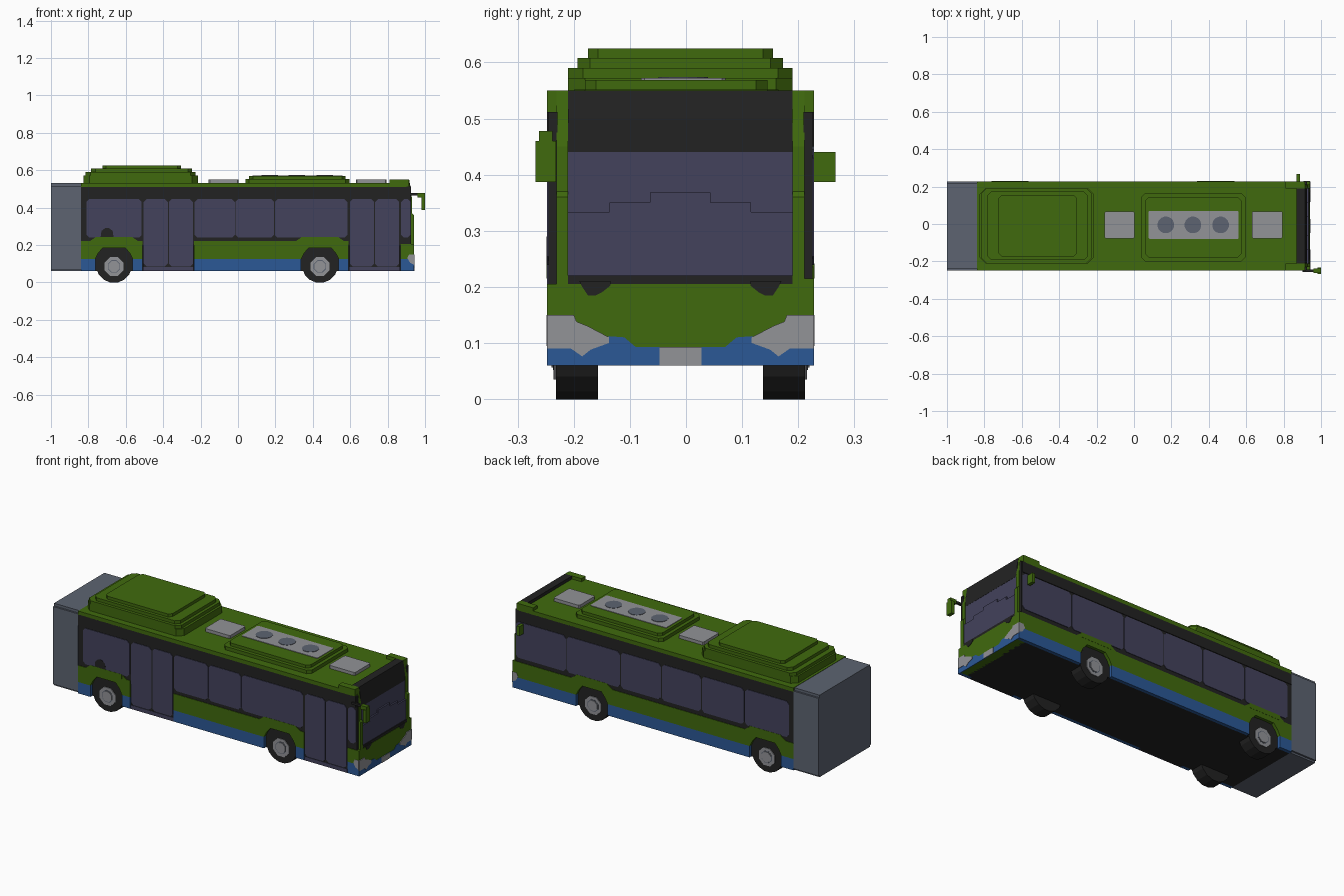
import bpy, bmesh, math
from mathutils import Vector

cube = bpy.data.objects.get("Cube")
if cube:
    bpy.data.objects.remove(cube, do_unlink=True)


def material(name, rgb):
    lin = [(c / 255 / 12.92 if c < 10 else ((c / 255 + 0.055) / 1.055) ** 2.4) for c in rgb]
    m = bpy.data.materials.new(name)
    m.use_nodes = True
    m.diffuse_color = (*lin, 1)
    m.node_tree.nodes["Principled BSDF"].inputs["Base Color"].default_value = (*lin, 1)
    return m


GREEN = material("green paint", (64, 106, 13))
BLUE = material("blue paint", (43, 88, 150))
BLACK = material("black trim", (34, 34, 34))
GLASS = material("tinted glass", (67, 66, 92))
LIGHT = material("light grey", (146, 147, 151))
GREY = material("slate grey", (93, 100, 113))

YC, HALF = -0.01, 0.238          # body centre line and half width


def prism(name, pts, axis, a, b, mat):
    """Extrude a 2D outline along an axis; outline is (x,z), (y,z) or (x,y)."""
    def place(p, t):
        return {"x": (t, p[0], p[1]), "y": (p[0], t, p[1]), "z": (p[0], p[1], t)}[axis]
    bm = bmesh.new()
    lo = [bm.verts.new(place(p, a)) for p in pts]
    hi = [bm.verts.new(place(p, b)) for p in pts]
    n = len(pts)
    bm.faces.new(lo)
    bm.faces.new(hi[::-1])
    for i in range(n):
        j = (i + 1) % n
        bm.faces.new((lo[i], hi[i], hi[j], lo[j]))
    bmesh.ops.recalc_face_normals(bm, faces=bm.faces)
    me = bpy.data.meshes.new(name)
    bm.to_mesh(me)
    bm.free()
    me.materials.append(mat)
    ob = bpy.data.objects.new(name, me)
    bpy.context.collection.objects.link(ob)
    return ob


def rect(a0, a1, b0, b1, c=0.0):
    """Rectangle outline with optionally clipped corners."""
    if not c:
        return [(a0, b0), (a1, b0), (a1, b1), (a0, b1)]
    return [(a0 + c, b0), (a1 - c, b0), (a1, b0 + c), (a1, b1 - c),
            (a1 - c, b1), (a0 + c, b1), (a0, b1 - c), (a0, b0 + c)]


def box(name, x0, x1, y0, y1, z0, z1, mat, c=0.0):
    return prism(name, rect(x0, x1, y0, y1, c), "z", z0, z1, mat)


def disc(cx, cy, r, n):
    return [(cx + r * math.cos(math.tau * (i + .5) / n), cy + r * math.sin(math.tau * (i + .5) / n))
            for i in range(n)]


# Body core, roof and rear engine block
box("body_core", -0.84, 0.90, -0.23, 0.21, 0.06, 0.515, BLACK)
box("roof_panel", -0.84, 0.90, -0.248, 0.228, 0.51, 0.532, GREEN)
box("rear_block", -1, -0.84, -0.248, 0.228, 0.07, 0.515, GREY)
box("rear_block_top", -1, -0.84, -0.238, 0.218, 0.515, 0.53, GREY)
box("rear_block_base", -1, -0.84, -0.238, 0.218, 0.06, 0.07, GREY)

WHEELS = {"rear": -0.663, "front": 0.438}


def skirt(x0, x1, xc=None):
    """Blue lower panel outlines, split by the wheel opening."""
    if xc is None:
        return [rect(x0, x1, .06, .125)]
    return [rect(x0, xc - .1, .06, .125), rect(xc + .1, x1, .06, .125)]


def belt(x0, x1, z, wheels):
    """Green panel outline with wheel openings below and raised arches above."""
    low, top = [(x0, .125)], [(x0, z)]
    for xc in wheels:
        low += [(xc - .1, .125), (xc - .085, .155), (xc - .06, .185),
                (xc + .06, .185), (xc + .085, .155), (xc + .1, .125)]
        top += [(xc - .13, z), (xc - .1, z + .02), (xc + .1, z + .02), (xc + .13, z)]
    return low + [(x1, .125), (x1, z)] + top[::-1]


# Side skins, windows and doors
W0, W1 = 0.235, 0.445
RF, FF = WHEELS["rear"], WHEELS["front"]
for side, s in (("right", -1), ("left", 1)):
    inner, outer = YC + s * 0.219, YC + s * HALF

    def skin(name, pts, mat, lift=0.0, depth=None):
        start = inner if depth is None else outer - s * depth
        prism(f"{side}_{name}", pts, "y", start, outer + s * lift, mat)

    prism(f"{side}_window_band", rect(-.84, .925, .2, .512), "y", inner, outer - s * .003, BLACK)
    skin("roof_edge", rect(-.84, .915, .512, .53), GREEN)
    prism(f"{side}_band_top", rect(-.84, .92, .45, .512), "y", inner, outer, BLACK)
    if s < 0:
        belts = [(-.84, -.51, .22, [RF]), (-.235, .592, .22, [FF]), (.868, .94, .205, [])]
        skirts = skirt(-.84, -.51, RF) + skirt(-.235, .592, FF) + skirt(.868, .94)
        panes = [(-.81, -.515), (-.232, -.017), (-.013, .193), (.197, .585), (.872, .922)]
        for name, x0, x1 in (("rear_door", -.508, -.237), ("front_door", .594, .866)):
            prism(f"right_{name}_frame", rect(x0, x1, .06, .45), "y", inner, outer - .003 * s, BLACK)
            mid = (x0 + x1) / 2
            for i, (a, b) in enumerate(((x0 + .004, mid - .003), (mid + .003, x1 - .004))):
                skin(f"{name}_leaf_{i}", rect(a, b, .085, .445, .015), GLASS, 0, .006)
            skin(f"{name}_sill", rect(x0, x1, .06, .082), GLASS, 0, .006)
    else:
        belts = [(-.84, .94, .215, [RF, FF])]
        skirts = skirt(-.84, -.3, RF) + skirt(-.3, .94, FF)
        edges = [-.815, -.53, -.257, -.003, .257, .6, .922]
        panes = [(a + .003, b - .003) for a, b in zip(edges, edges[1:])]
    for i, b in enumerate(belts):
        skin(f"green_panel_{i}", belt(*b), GREEN)
    for i, p in enumerate(skirts):
        skin(f"blue_skirt_{i}", p, BLUE)
    for i, (a, b) in enumerate(panes):
        skin(f"window_{i}", rect(a, b, W0 + .004, W1, .015), GLASS, 0, .006)
    # Arch tops over the panes
    for n, xc in WHEELS.items():
        skin(f"{n}_arch_top", rect(xc - .1, xc + .1, .215, .242), GREEN, .001)
    # Filler cap shape inside the rear pane
    if s < 0:
        skin("vent", [(-.735, .24), (-.665, .24), (-.67, .275), (-.69, .29), (-.71, .29), (-.73, .275)],
             BLACK, .001, .004)
    # Headlamp wrapping round the corner
    skin("headlamp_side", [(.905, .13), (.92, .105), (.94, .095), (.94, .15), (.915, .15)], LIGHT, .001, .004)

    # Wheels
    for n, xc in WHEELS.items():
        w = YC + s * .222
        prism(f"{side}_{n}_tyre", disc(xc, .094, .097, 16), "y", YC + s * .147, w, BLACK)
        prism(f"{side}_{n}_rim", disc(xc, .085, .054, 8), "y", w, w + s * .004, LIGHT)
        prism(f"{side}_{n}_rim_ring", disc(xc, .085, .036, 8), "y", w + s * .004, w + s * .005, GREY)
        prism(f"{side}_{n}_hub", disc(xc, .085, .031, 8), "y", w + s * .004, w + s * .008, LIGHT)

    # Front corner pillar and roof corner cap
    prism(f"{side}_front_pillar",
          [(.89, .2), (.94, .2), (.94, .36), (.93, .37), (.93, .45), (.92, .5), (.915, .55), (.89, .55)],
          "y", YC + s * .2, YC + s * .221, GREEN)
    ya, yb = sorted((YC + s * .2, YC + s * HALF))
    box(f"{side}_roof_corner", .81, .915, ya, yb, .53, .55, GREEN)

    # Headlamp on the front face
    lamp = [(.238, .15), (.19, .15), (.185, .138), (.165, .13), (.127, .11), (.127, .1),
            (.16, .088), (.175, .076), (.195, .09), (.238, .09)]
    prism(f"{side}_headlamp", [(YC + s * a, z) for a, z in lamp], "x", .938, .944, LIGHT)
    # Wiper housing dip under the windscreen
    prism(f"{side}_wiper_base", [(YC + s * a, z) for a, z in
          ((.125, .202), (.14, .19), (.15, .185), (.165, .185), (.175, .2), (.18, .21), (.125, .21))],
          "x", .938, .942, BLACK)

# Front mask with blue bumper and number plate
box("front_mask", .89, .938, -.23, .21, .06, .202, GREEN)
prism("front_mask_face", rect(-.248, .228, .06, .205), "x", .936, .940, GREEN)
bumper = [(-.238, .06), (.238, .06), (.238, .1), (.127, .112), (.1, .11), (.08, .093),
          (-.08, .093), (-.1, .11), (-.127, .112), (-.238, .1)]
prism("blue_bumper", [(YC + a, z) for a, z in bumper], "x", .938, .942, BLUE)
prism("number_plate", rect(-.047, .028, .06, .093), "x", .938, .944, LIGHT)

# Windscreen in stepped layers, with destination panel above
prism("windscreen_sill", rect(-.21, .19, .2, .22), "x", .89, .938, BLACK)
prism("windscreen_upper", rect(-.21, .19, .22, .442), "x", .89, .925, GLASS)
lower = [(.2, .22), (.2, .333), (.126, .333), (.126, .35), (.054, .35), (.054, .368)]
prism("windscreen_lower", [(YC + a, z) for a, z in lower] + [(YC - a, z) for a, z in lower[::-1]],
      "x", .925, .934, GLASS)
prism("destination_panel", [(.87, .44), (.926, .44), (.924, .5), (.915, .55), (.87, .55)],
      "y", -.21, .19, BLACK)

# Mirrors
box("right_mirror_arm", .90, .985, -.256, -.244, .465, .477, BLACK)
box("right_mirror_bracket", .96, 1, -.262, -.238, .455, .478, GREEN)
box("right_mirror", .98, 1, -.268, -.232, .387, .46, GREEN)
box("left_mirror", .87, .888, .226, .266, .387, .44, GREEN)

# Large stepped roof pod
for i, (x0, x1, h, z0, z1) in enumerate((
        (-.825, -.215, .2, .53, .572), (-.815, -.228, .2, .572, .59),
        (-.785, -.245, .183, .59, .608), (-.725, -.305, .165, .608, .625))):
    box(f"rear_pod_{i}", x0, x1, YC - h, YC + h, z0, z1, GREEN, .03 - .004 * i)

# Cooling unit with three fans
box("cooling_unit_base", .04, .595, YC - .19, YC + .175, .53, .552, GREEN, .02)
box("cooling_unit_top", .06, .575, YC - .17, YC + .155, .552, .569, GREEN, .02)
box("fan_plate", .077, .56, -.08, .07, .569, .572, LIGHT, .006)
for i, x in enumerate((.17, .315, .463)):
    prism(f"fan_{i}", disc(x, -.005, .045, 16), "z", .571, .574, GREY)

# Roof hatches
for i, (x0, x1) in enumerate(((-.157, .003), (.63, .795))):
    box(f"roof_hatch_{i}", x0, x1, -.077, .067, .53, .55, LIGHT, .006)
